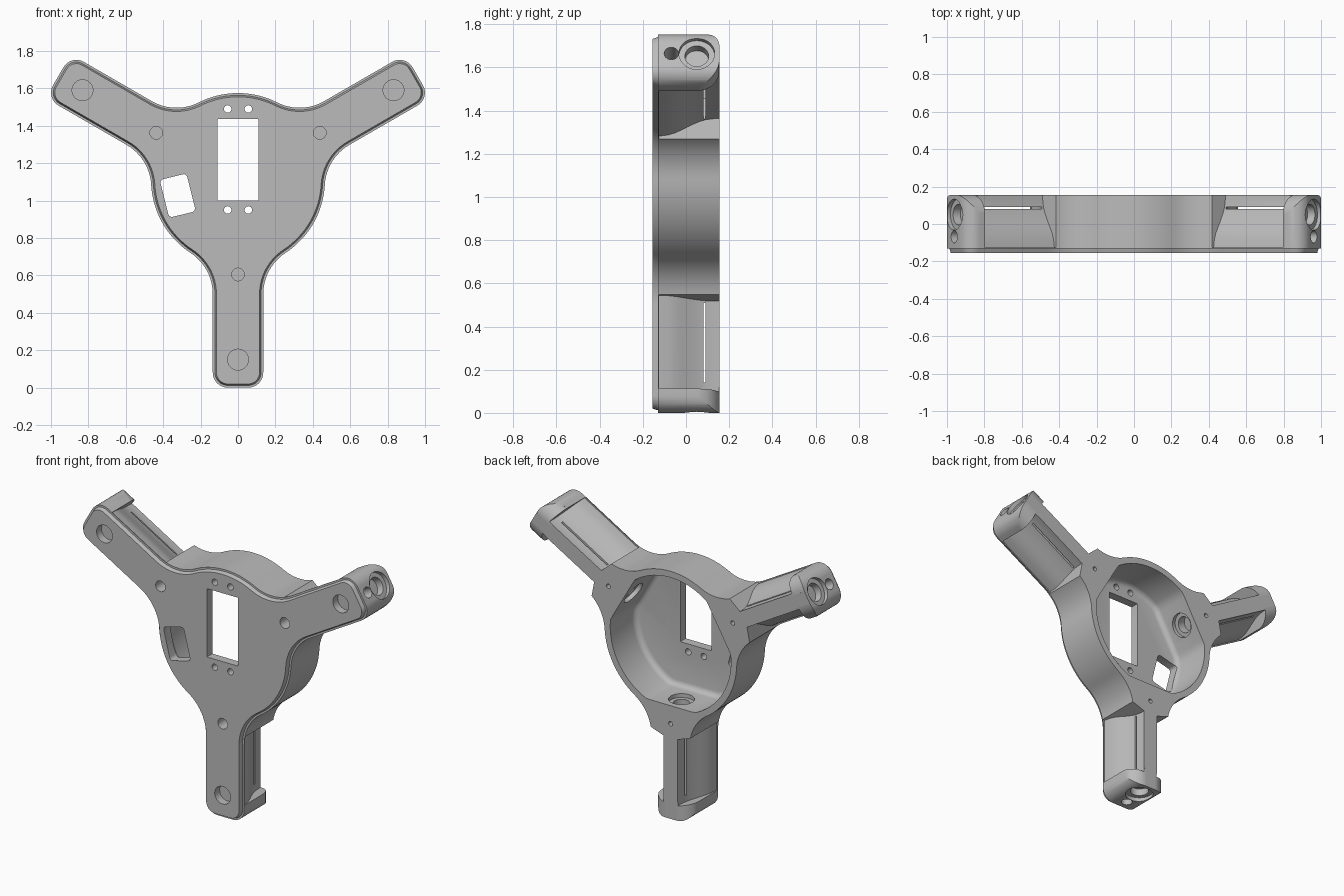
import bpy, bmesh
from math import sin, cos, pi, radians, atan2, sqrt
from mathutils import Matrix, Vector

cube = bpy.data.objects.get("Cube")
if cube:
    bpy.data.objects.remove(cube, do_unlink=True)

CENTRE_Z = 1.11                 # hub axis height, also the arm reach
FRONT, BACK, LEDGE = -0.155, 0.155, -0.13
ARM_W, HUB_R, TIP_R = 0.135, 0.465, 0.08
FILLET_AT = 0.61
FILLET_R = (FILLET_AT**2 + ARM_W**2 - HUB_R**2) / (2 * (HUB_R - ARM_W))

grey = bpy.data.materials.new("plain grey")
grey.use_nodes = True
grey.diffuse_color = (0.5, 0.5, 0.5, 1)
grey.node_tree.nodes["Principled BSDF"].inputs["Base Color"].default_value = (0.5, 0.5, 0.5, 1)


def arm_turn(k):
    return Matrix.Translation((0, 0, CENTRE_Z)) @ Matrix.Rotation(k * 2 * pi / 3, 4, 'Y')


def loft(name, rings, matrix=None):
    """Closed solid through rings of equal length."""
    bm = bmesh.new()
    loops = [[bm.verts.new(p) for p in ring] for ring in rings]
    n = len(loops[0])
    for a, b in zip(loops, loops[1:]):
        for i in range(n):
            bm.faces.new((a[i], a[(i + 1) % n], b[(i + 1) % n], b[i]))
    bm.faces.new(loops[0])
    bm.faces.new(loops[-1])
    bm.transform(matrix or arm_turn(0))
    bmesh.ops.recalc_face_normals(bm, faces=bm.faces[:])
    mesh = bpy.data.meshes.new(name)
    bm.to_mesh(mesh)
    bm.free()
    mesh.materials.append(grey)
    ob = bpy.data.objects.new(name, mesh)
    bpy.context.collection.objects.link(ob)
    return ob


def arc(cx, cy, r, a, b, n):
    return [(cx + r * cos(a + (b - a) * i / n), cy + r * sin(a + (b - a) * i / n))
            for i in range(n + 1)]


def outline(inset, y):
    """Three-armed outline, shrunk by inset, at depth y."""
    fy = ARM_W + FILLET_R
    join = atan2(fy, FILLET_AT)
    half = arc(CENTRE_Z - TIP_R, ARM_W - TIP_R, TIP_R - inset, 0, pi / 2, 8)
    half += arc(FILLET_AT, fy, FILLET_R + inset, -pi / 2, -pi + join, 12)
    half += arc(0, 0, HUB_R - inset, join, pi / 3, 8)[1:]
    third = [(r, -p) for r, p in reversed(half[:-1])] + half
    pts = []
    for k in range(3):
        turn = Matrix.Rotation(-k * 2 * pi / 3, 3, 'Y')
        pts += [turn @ Vector((p, y, -r)) for r, p in third]
    return pts


body = loft("three_arm_housing", [outline(0, BACK), outline(0, LEDGE),
                                  outline(0.012, LEDGE), outline(0.02, FRONT)])


def cut(cutter):
    cutter.hide_render = True
    mod = body.modifiers.new("cut", 'BOOLEAN')
    mod.operation, mod.solver, mod.object = 'DIFFERENCE', 'EXACT', cutter
    bpy.context.view_layer.objects.active = body
    bpy.ops.object.modifier_apply(modifier=mod.name)
    bpy.data.objects.remove(cutter, do_unlink=True)


def bore_y(x, z, rad, y0, y1, k=0, n=24):
    """Round hole from front to back; z is measured from the hub axis."""
    ring = arc(x, z, rad, 0, 2 * pi, n)[:-1]
    cut(loft("bore", [[(a, y, b) for a, b in ring] for y in (y0, y1)], arm_turn(k)))


def bore_arm(y, rad, r0, r1, k, n=28):
    """Round hole along an arm axis."""
    ring = arc(0, y, rad, 0, 2 * pi, n)[:-1]
    cut(loft("bore", [[(a, b, -r) for a, b in ring] for r in (r0, r1)], arm_turn(k)))


def along_arm(profile, start, end, k, side=1):
    """Cut a (width, depth) profile between two slanted ends (offset, slope)."""
    cut(loft("scoop", [[(side * p, y, -(o + s * p)) for p, y in profile]
                       for o, s in (start, end)], arm_turn(k)))


def window(x, z, w, h, angle, corner):
    ring = []
    for i, (sx, sz) in enumerate(((1, 1), (-1, 1), (-1, -1), (1, -1))):
        ring += arc(sx * (w / 2 - corner), sz * (h / 2 - corner), corner,
                    i * pi / 2, (i + 1) * pi / 2, 4)
    c, s = cos(angle), sin(angle)
    cut(loft("window", [[(x + a * c - b * s, y, z + a * s + b * c) for a, b in ring]
                        for y in (-0.4, 0.0)]))


# Hub cavity, round with a flat wall behind each arm and a rounded floor
def cavity(y, shrink):
    ring = []
    for i in range(90):
        t = 2 * pi * i / 90
        off = (t + pi / 3) % (2 * pi / 3) - pi / 3
        r = min(0.425, 0.39 / cos(off)) - shrink
        ring.append((r * sin(t), y, -r * cos(t)))
    return ring


floor = [cavity(-0.065 - 0.035 * sin(a), 0.035 * (1 - cos(a)))
         for a in (radians(d) for d in (0, 22, 45, 67, 90))]
cut(loft("cavity", [cavity(0.3, 0)] + floor))

# Arm flanks narrow towards the back; feet keep a rounded back
flank = [(0.128, -0.125), (0.122, -0.08), (0.113, -0.05), (0.1, -0.02), (0.085, 0.01),
         (0.072, 0.04), (0.062, 0.065), (0.055, 0.09), (0.05, 0.13), (0.05, 0.2),
         (0.3, 0.2), (0.3, -0.125)]
foot = arc(0.035, 0.055, 0.1, radians(4), radians(88), 10) + [(0.035, 0.2), (0.3, 0.2), (0.3, 0.06)]
slot = [(-0.2, 0.08), (0.2, 0.08), (0.2, 0.091), (-0.2, 0.091)]

for k in range(3):
    for side in (1, -1):
        along_arm(flank, (0.61, -0.35), (1.025, -0.2), k, side)
        along_arm(foot, (0.99, 0), (1.2, 0), k, side)
    along_arm(slot, (0.6, 0), (0.97, 0), k)
    # Stepped holes in the foot end and hub wall
    bore_arm(0.05, 0.083, 1.085, 1.2, k)
    bore_arm(0.05, 0.055, 1.04, 1.2, k)
    bore_arm(-0.068, 0.033, 1.0, 1.2, k)
    bore_arm(0.045, 0.075, 0.3, 0.415, k)
    bore_arm(0.045, 0.05, 0.3, 0.47, k)
    # Front recess, fixing hole and rear pilot hole
    bore_y(0, -0.96, 0.056, -0.3, -0.105, k)
    bore_y(0, -0.505, 0.034, -0.3, -0.06, k)
    bore_y(0, -0.505, 0.014, 0.11, 0.3, k, 16)

# Openings in the hub face
window(0, 0.108, 0.22, 0.435, 0, 0.004)
window(-0.322, -0.083, 0.147, 0.208, radians(14), 0.02)
for x in (-0.055, 0.055):
    for z in (-0.16, 0.38):
        bore_y(x, z, 0.02, -0.3, 0.0, 0, 16)

bpy.ops.object.select_all(action='DESELECT')
body.select_set(True)
bpy.context.view_layer.objects.active = body
bpy.ops.object.shade_smooth_by_angle(angle=radians(30))
